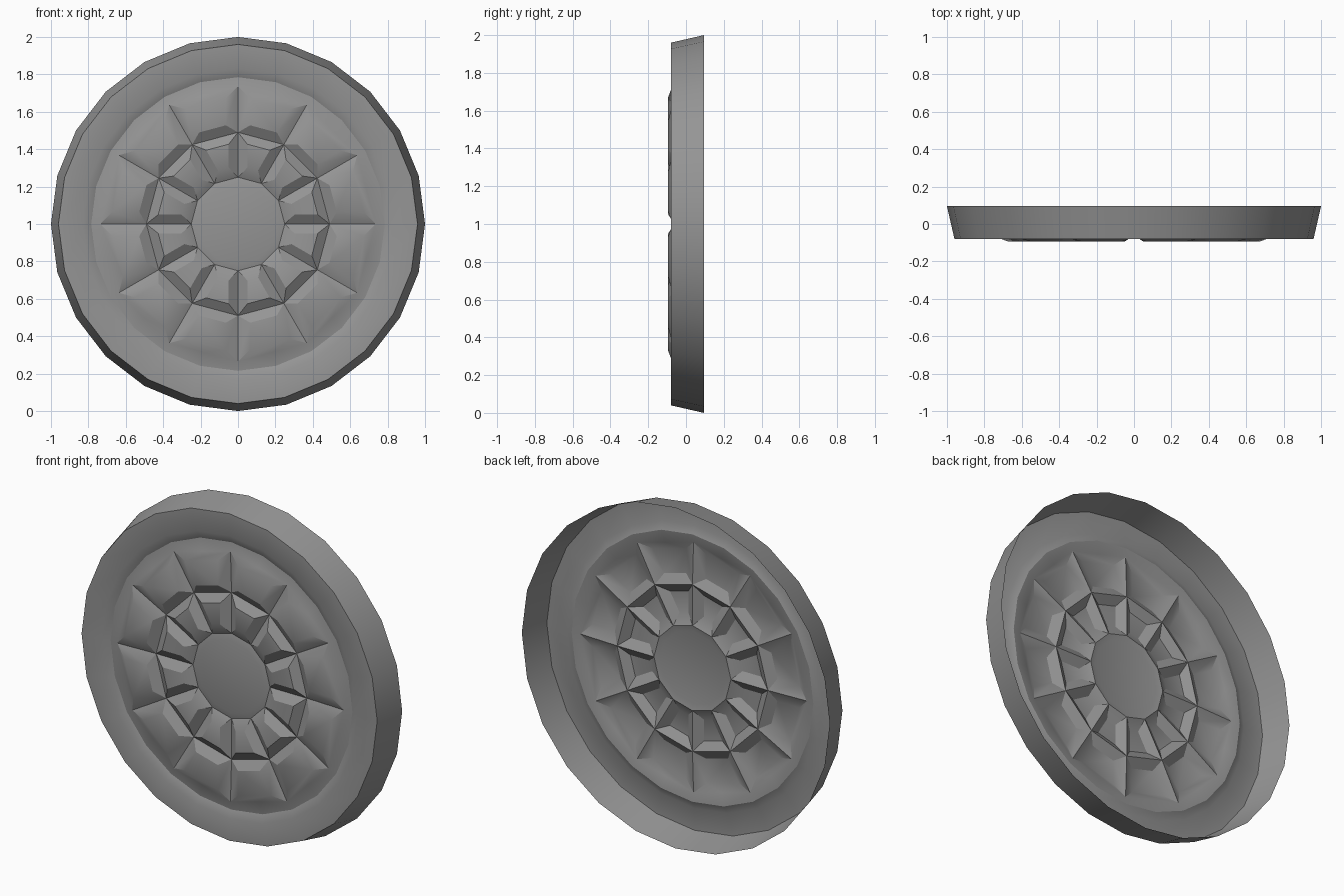
import bpy, bmesh, math
from mathutils import Vector

cube = bpy.data.objects.get("Cube")
if cube:
    bpy.data.objects.remove(cube)

grey = bpy.data.materials.new("stone_grey")
grey.use_nodes = True
colour = (0.3, 0.3, 0.3, 1)
grey.diffuse_color = colour
grey.node_tree.nodes["Principled BSDF"].inputs["Base Color"].default_value = colour

bm = bmesh.new()


def point(angle, r, y):
    return Vector((r * math.sin(angle), y, 1 + r * math.cos(angle)))


def ring(r, y, count=24):
    return [bm.verts.new(point(math.tau * i / count, r, y)) for i in range(count)]


def bridge(a, b):
    n = len(a)
    for i in range(n):
        j = (i + 1) % n
        bm.faces.new((a[i], a[j], b[j], b[i]))


def panels(outer, inner, r_out, r_in, gap, y):
    """Raised bevelled panels, one between each pair of spoke grooves."""
    n = len(inner)
    step = len(outer) // n
    for i in range(n):
        a, b = math.tau * i / n, math.tau * (i + 1) / n
        mid, half = (a + b) / 2, (b - a) / 2
        corners = []
        for r, side in ((r_out, -1), (r_out, 1), (r_in, 1), (r_in, -1)):
            # Offset each corner sideways from its spoke
            flat = r * math.cos(half)
            across = side * (flat * math.tan(half) - gap / math.cos(half))
            corners.append(bm.verts.new(point(mid + math.atan2(across, flat),
                                              math.hypot(flat, across), y)))
        p, q, s, t = corners
        bm.faces.new(corners)
        j = (i + 1) % n
        edge = [outer[(i * step + k) % len(outer)] for k in range(step + 1)]
        bm.faces.new(edge + [q, p])
        bm.faces.new((edge[-1], inner[j], s, q))
        bm.faces.new((inner[j], inner[i], t, s))
        bm.faces.new((inner[i], edge[0], p, t))


# Open-backed rim with a sloping step into the recess
rim = [ring(1.0, 0.095), ring(0.96, -0.08), ring(0.83, -0.08), ring(0.785, -0.06)]
panel_edge = ring(0.735, -0.07)
for v in panel_edge[1::2]:
    r = math.cos(math.pi / 12)
    v.co.x *= r
    v.co.z = 1 + (v.co.z - 1) * r
rim.append(panel_edge)
for a, b in zip(rim, rim[1:]):
    bridge(a, b)

# Two circles of raised panels
middle = ring(0.49, -0.06, 12)
hub = ring(0.25, -0.06, 12)
panels(panel_edge, middle, 0.69, 0.545, 0.065, -0.094)
panels(middle, hub, 0.44, 0.315, 0.05, -0.094)

# Hub plate
plate = ring(0.215, -0.068, 12)
bridge(hub, plate)
bm.faces.new(plate)

bmesh.ops.recalc_face_normals(bm, faces=bm.faces)
bm.normal_update()
front = max(bm.faces, key=lambda f: f.calc_area() if abs(f.normal.y) > 0.99 else 0)
if front.normal.y > 0:
    bmesh.ops.reverse_faces(bm, faces=bm.faces)

mesh = bpy.data.meshes.new("round_panel")
bm.to_mesh(mesh)
bm.free()
mesh.materials.append(grey)
obj = bpy.data.objects.new("round_panel", mesh)
bpy.context.collection.objects.link(obj)
bpy.context.view_layer.objects.active = obj
obj.select_set(True)
bpy.ops.object.shade_smooth_by_angle(angle=math.radians(30))
